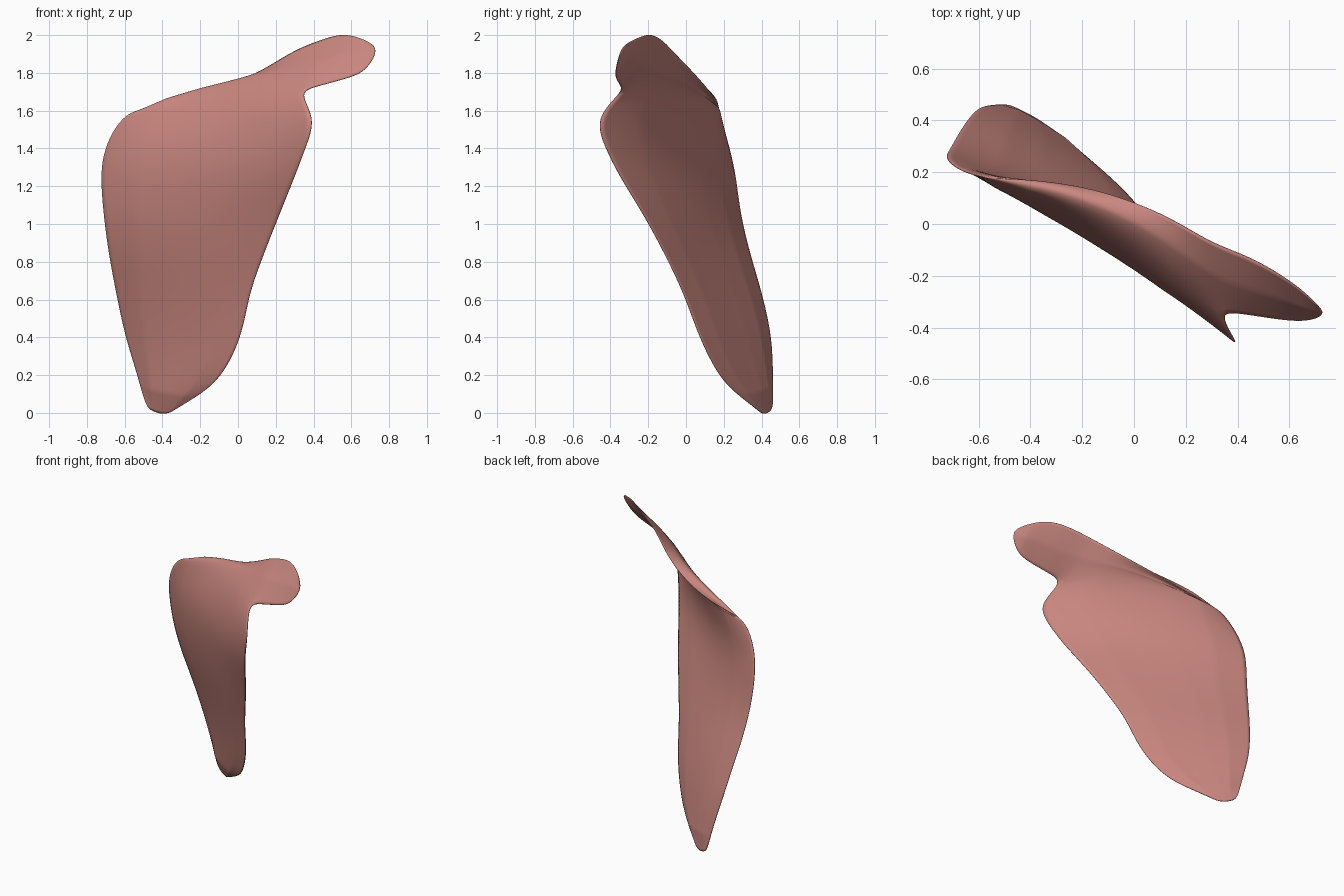
import bpy
import bmesh
from mathutils import Vector

cube = bpy.data.objects.get("Cube")
if cube:
    bpy.data.objects.remove(cube, do_unlink=True)

# Relative thickness across the blade, from the left edge to the right edge
FULLNESS = (.08, .9, 1, .9, .75, .08)

# Cross-sections of the blade, bottom to top: left edge, middle, right edge
sections = [
    ((-.485, .46, .03), (-.40, .42, -.005), (-.33, .375, .02)),
    ((-.515, .46, .14), (-.36, .365, .11), (-.22, .29, .085)),
    ((-.55, .458, .26), (-.33, .325, .22), (-.09, .18, .18)),
    ((-.60, .45, .42), (-.30, .265, .41), (.02, .07, .40)),
    ((-.645, .40, .64), (-.30, .20, .63), (.055, -.005, .62)),
    ((-.685, .335, .85), (-.28, .12, .83), (.12, -.09, .80)),
    ((-.712, .285, 1.06), (-.25, .045, 1.04), (.21, -.21, 1.03)),
    ((-.726, .265, 1.24), (-.25, .005, 1.25), (.30, -.35, 1.25)),
    ((-.715, .24, 1.36), (-.20, -.02, 1.42), (.355, -.425, 1.40)),
    ((-.675, .21, 1.47), (-.15, -.005, 1.57), (.415, -.485, 1.56)),
    ((-.62, .19, 1.55), (-.12, .03, 1.68), (.315, -.335, 1.70)),
    ((-.57, .18, 1.59), (-.09, .065, 1.735), (.32, -.20, 1.83)),
    ((-.50, .175, 1.61), (-.07, .11, 1.72), (.30, -.075, 1.92)),
]

# Tongue that continues the top three sections: lower edge, middle, upper edge
tongue = [
    ((.42, -.345, 1.73), (.57, -.37, 1.77), (.66, -.375, 1.80), (.715, -.36, 1.87)),
    ((.43, -.24, 1.86), (.56, -.28, 1.89), (.66, -.31, 1.90), (.73, -.345, 1.915)),
    ((.43, -.12, 1.97), (.55, -.185, 2.01), (.65, -.255, 1.985), (.72, -.325, 1.95)),
]


def arc(left, middle, right, count):
    """Points on the parabola through three given points."""
    a, m, b = Vector(left), Vector(middle), Vector(right)
    result = []
    for i in range(count):
        t = i / (count - 1)
        result.append(a * (1 - t) * (1 - 2 * t) + m * 4 * t * (1 - t) + b * t * (2 * t - 1))
    return result


# Sheet: one row of points per section, bridged with quads
rows = [arc(*section, len(FULLNESS)) for section in sections]
for row, extra in zip(rows[-len(tongue):], tongue):
    row.extend(Vector(p) for p in extra)

bm = bmesh.new()
grid = [[bm.verts.new(p) for p in row] for row in rows]
for low, high in zip(grid, grid[1:]):
    for j in range(min(len(low), len(high)) - 1):
        bm.faces.new((low[j], low[j + 1], high[j + 1], high[j]))
bm.verts.index_update()
rim = {v.index for v in bm.verts if v.is_boundary}
index_rows = [[v.index for v in row] for row in grid]
mesh = bpy.data.meshes.new("curved_blade")
bm.to_mesh(mesh)
bm.free()

blade = bpy.data.objects.new("curved_blade", mesh)
bpy.context.collection.objects.link(blade)

# Full in the middle, thin along the rim and fairly thin on the tongue
body = blade.vertex_groups.new(name="body_thickness")
for row in index_rows:
    for j, index in enumerate(row):
        weight = FULLNESS[j] if j < len(FULLNESS) - 1 else 0.5
        body.add([index], FULLNESS[0] if index in rim else weight, 'REPLACE')

# Smooth the sheet, then swell it into a lens-shaped body
smooth = blade.modifiers.new("smooth_surface", 'SUBSURF')
smooth.levels = smooth.render_levels = 3
shell = blade.modifiers.new("lens_body", 'SOLIDIFY')
shell.thickness = 0.05
shell.offset = 0
shell.vertex_group = body.name

# Dusty red surface
material = bpy.data.materials.new("dusty_red")
material.use_nodes = True
colour = (0.58, 0.24, 0.21, 1)
material.diffuse_color = colour
shader = material.node_tree.nodes["Principled BSDF"]
shader.inputs["Base Color"].default_value = colour
shader.inputs["Roughness"].default_value = 0.6
mesh.materials.append(material)

bpy.ops.object.select_all(action='DESELECT')
blade.select_set(True)
bpy.context.view_layer.objects.active = blade
bpy.ops.object.shade_smooth()
